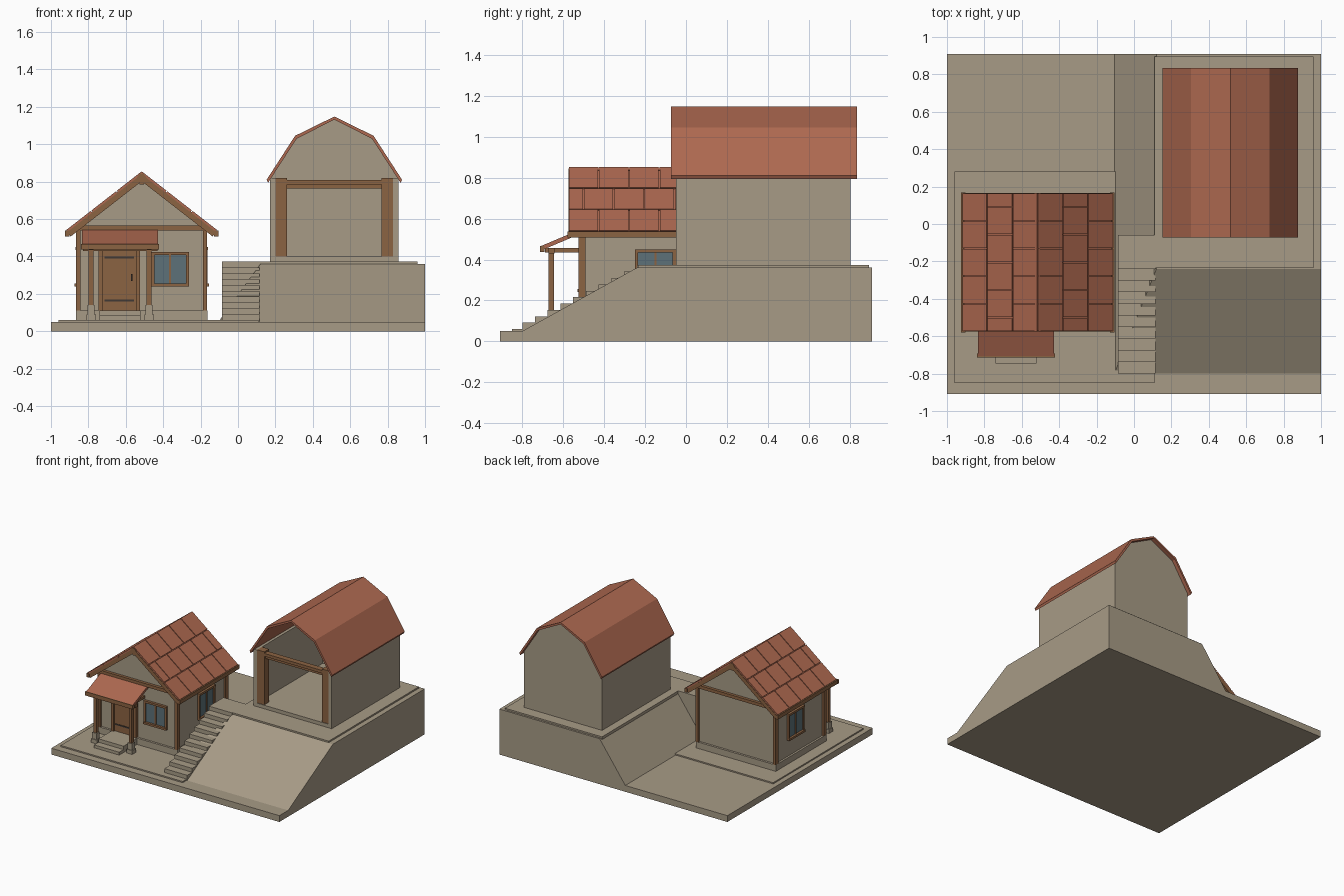
import bpy, bmesh, math
from mathutils import Vector

if "Cube" in bpy.data.objects:
    bpy.data.objects.remove(bpy.data.objects["Cube"], do_unlink=True)


def material(name, rgb):
    m = bpy.data.materials.new(name)
    m.use_nodes = True
    m.diffuse_color = (*rgb, 1)
    m.node_tree.nodes["Principled BSDF"].inputs["Base Color"].default_value = (*rgb, 1)
    return m


STONE = material("beige_stone", (0.39, 0.33, 0.24))
TILE = material("red_tile", (0.42, 0.14, 0.08))
WOOD = material("brown_wood", (0.26, 0.125, 0.055))
GLASS = material("blue_grey_glass", (0.11, 0.165, 0.19))
METAL = material("dark_metal", (0.05, 0.04, 0.035))


def finish(name, bm, mat):
    bmesh.ops.recalc_face_normals(bm, faces=bm.faces)
    mesh = bpy.data.meshes.new(name)
    bm.to_mesh(mesh)
    bm.free()
    mesh.materials.append(mat)
    ob = bpy.data.objects.new(name, mesh)
    bpy.context.collection.objects.link(ob)
    return ob


def boxes(name, mat, *spans):
    """One object from boxes given as x0, x1, y0, y1, z0, z1."""
    bm = bmesh.new()
    for x0, x1, y0, y1, z0, z1 in spans:
        for v in bmesh.ops.create_cube(bm, size=1)["verts"]:
            v.co = (x1 if v.co.x > 0 else x0, y1 if v.co.y > 0 else y0,
                    z1 if v.co.z > 0 else z0)
    return finish(name, bm, mat)


def prism(name, mat, profile, axis, a, b):
    """Extrude a profile of (side, height) points along x or y."""
    bm = bmesh.new()
    put = (lambda p, t: (t, *p)) if axis == "x" else (lambda p, t: (p[0], t, p[1]))
    face = bm.faces.new([bm.verts.new(put(p, a)) for p in profile])
    out = bmesh.ops.extrude_face_region(bm, geom=[face])["geom"]
    shift = Vector((b - a, 0, 0) if axis == "x" else (0, b - a, 0))
    bmesh.ops.translate(bm, vec=shift,
                        verts=[g for g in out if isinstance(g, bmesh.types.BMVert)])
    return finish(name, bm, mat)


# Ground and raised terrain with sloping front and left banks
boxes("ground", STONE, (-1, 1, -0.91, 0.91, 0, 0.05))
bm = bmesh.new()
for x, y, z in ((-0.105, -0.8, 0.05), (0.12, -0.24, 0.36)):
    for px in (x, 1):
        for py in (y, 0.91):
            bm.verts.new((px, py, z))
bmesh.ops.convex_hull(bm, input=bm.verts)
bmesh.ops.dissolve_limit(bm, angle_limit=0.01, verts=bm.verts, edges=bm.edges)
finish("raised_terrain", bm, STONE)
boxes("house_paving", STONE, (-0.96, 0.11, -0.85, 0.28, 0.04, 0.06))
boxes("barn_paving", STONE, (0.11, 0.96, -0.235, 0.895, 0.35, 0.372))

# Stairs up to the barn, with a landing
steps, run, rise = 10, 0.0622, 0.0312
profile = [(-0.06, 0.04), (-0.8, 0.04)]
for i in range(steps):
    y, z = -0.8 + i * run, 0.06 + (i + 1) * rise
    profile += [(y, z), (y + run, z)]
profile[-1] = (-0.06, profile[-1][1])
prism("stairs", STONE, profile, "x", -0.085, 0.115)

# Barn
BX = 0.515


def gambrel(drop, shrink):
    half = [(0.362, 0.81), (0.21, 1.045), (0, 1.148)]
    left = [(BX - d + shrink * (d > 0), z - drop) for d, z in half]
    return left + [(2 * BX - x, z) for x, z in left[-2::-1]]


boxes("barn_floor", STONE, (0.172, 0.857, -0.05, 0.805, 0.36, 0.4))
boxes("barn_side_walls", STONE, (0.172, 0.2, -0.05, 0.805, 0.39, 0.82),
      (0.829, 0.857, -0.05, 0.805, 0.39, 0.82))
gable = gambrel(0.012, 0.006)
gable[0], gable[-1] = (0.172, 0.82), (0.857, 0.82)
prism("barn_back_wall", STONE, [(0.172, 0.39)] + gable + [(0.857, 0.39)],
      "y", 0.775, 0.805)
prism("barn_roof", TILE, gambrel(0, 0) + gambrel(0.016, 0.008)[::-1],
      "y", -0.073, 0.835)
boxes("barn_door_posts", WOOD, (0.2, 0.262, -0.045, 0.015, 0.4, 0.82),
      (0.767, 0.829, -0.045, 0.015, 0.4, 0.82))
boxes("barn_door_beam", WOOD, (0.262, 0.767, -0.045, 0.0, 0.785, 0.808),
      (0.262, 0.767, -0.03, 0.015, 0.762, 0.785))

# House body
HX = -0.515
boxes("house_foundation", STONE, (-0.866, -0.164, -0.522, 0.112, 0.05, 0.11))
prism("house_walls", STONE, [(HX - 0.335, 0.1), (HX + 0.335, 0.1), (HX + 0.335, 0.56),
                             (HX, 0.82), (HX - 0.335, 0.56)], "y", -0.505, 0.095)
posts, beams = [], []
for y0, y1 in ((-0.525, -0.49), (0.08, 0.115)):
    beams.append((HX - 0.355, HX + 0.355, y0 - 0.003, y1 + 0.003, 0.54, 0.565))
    for s in (-1, 1):
        x0, x1 = sorted((HX + s * 0.328, HX + s * 0.35))
        posts.append((x0, x1, y0, y1, 0.11, 0.545))
boxes("corner_posts", WOOD, *posts)
boxes("gable_beams", WOOD, *beams)
boxes("ridge_beam", WOOD, (HX - 0.012, HX + 0.012, -0.57, 0.16, 0.785, 0.825))

# House roof: boarding, end rafters, eave beams and staggered tiles
Y0, Y1, TOP = -0.575, 0.165, 0.855
slope, length, gap = math.atan2(0.315, 0.405), 0.513, 0.006
for s, side in ((1, "left"), (-1, "right")):
    def sloped(u0, u1, *rest):
        return (*sorted((s * u0, s * u1)), *rest)
    tiles = []
    rows, width = 3, (Y1 - Y0) / 5
    for r in range(rows):
        edges = [Y0] + [Y0 + width * (k + (0.5 if r % 2 else 1)) for k in range(5)]
        edges = [e for e in edges if e < Y1 - 0.01] + [Y1]
        for a, b in zip(edges, edges[1:]):
            tiles.append(sloped(length * r / rows + gap / 2, length * (r + 1) / rows - gap / 2,
                                a + gap / 2, b - gap / 2, -0.016, 0))
    parts = [
        boxes(side + "_roof_tiles", TILE, *tiles),
        boxes(side + "_roof_boarding", TILE, sloped(0, length - 0.005, Y0 + 0.004, Y1 - 0.004, -0.022, -0.008)),
        boxes(side + "_roof_rafters", WOOD,
              sloped(0, length, Y0, Y0 + 0.025, -0.042, -0.012),
              sloped(0, length, Y1 - 0.025, Y1, -0.042, -0.012)),
    ]
    for ob in parts:
        ob.location = (HX, 0, TOP)
        ob.rotation_euler.y = s * slope
    x0, x1 = sorted((HX + s * 0.386, HX + s * 0.41))
    boxes(side + "_eave_beam", WOOD, (x0, x1, Y0 - 0.004, Y1 + 0.004, 0.508, 0.538))


# Windows: built in (along, outward, height) and turned to face the wall's side
def window(name, x, y, z0, z1, facing, half=0.1):
    def turn(u0, u1, o0, o1, a, b):
        if facing == "front":
            return (x + u0, x + u1, y - o1, y - o0, a, b)
        s = 1 if facing == "left" else -1
        return (*sorted((x + s * o0, x + s * o1)), y + u0, y + u1, a, b)
    bar = 0.016
    boxes(name + "_glass", GLASS, turn(-half + bar, half - bar, -0.005, 0.006, z0 + bar, z1 - bar))
    boxes(name + "_frame", WOOD,
          turn(-half, -half + bar, 0, 0.016, z0, z1), turn(half - bar, half, 0, 0.016, z0, z1),
          turn(-half, half, 0, 0.024, z0, z0 + bar), turn(-half, half, 0, 0.02, z1 - bar, z1),
          turn(-0.005, 0.005, 0, 0.012, z0, z1))


window("front_window", -0.363, -0.505, 0.24, 0.425, "front")
window("left_window", HX + 0.335, -0.15, 0.24, 0.45, "left")
window("right_window", HX - 0.335, -0.15, 0.24, 0.45, "right")

# Door
boxes("door", WOOD, (-0.727, -0.545, -0.512, -0.5, 0.11, 0.43))
boxes("door_frame", WOOD, (-0.745, -0.725, -0.525, -0.5, 0.11, 0.45),
      (-0.545, -0.525, -0.525, -0.5, 0.11, 0.45), (-0.745, -0.525, -0.525, -0.5, 0.43, 0.45))
boxes("door_hinges", METAL, (-0.715, -0.555, -0.516, -0.511, 0.16, 0.17),
      (-0.715, -0.555, -0.516, -0.511, 0.39, 0.4))
boxes("door_handle", METAL, (-0.572, -0.564, -0.522, -0.511, 0.27, 0.305))

# Porch
boxes("porch_steps", STONE, (-0.74, -0.52, -0.745, -0.52, 0.05, 0.083),
      (-0.74, -0.52, -0.69, -0.52, 0.083, 0.11))
columns = (-0.785, -0.475)
boxes("porch_column_bases", STONE,
      *[(x - 0.025, x + 0.025, -0.683, -0.633, 0.05, 0.09) for x in columns],
      *[(x - 0.019, x + 0.019, -0.677, -0.639, 0.09, 0.14) for x in columns])
boxes("porch_columns", WOOD, *[(x - 0.013, x + 0.013, -0.671, -0.645, 0.14, 0.45) for x in columns])
boxes("porch_beams", WOOD, (-0.83, -0.43, -0.673, -0.643, 0.43, 0.455),
      *[(x - 0.012, x + 0.012, -0.69, -0.505, 0.435, 0.455) for x in columns])
prism("porch_roof", TILE, [(-0.708, 0.466), (-0.505, 0.552), (-0.505, 0.53), (-0.708, 0.444)],
      "x", -0.835, -0.428)
boxes("porch_fascia", WOOD, (-0.84, -0.423, -0.714, -0.692, 0.436, 0.467))
